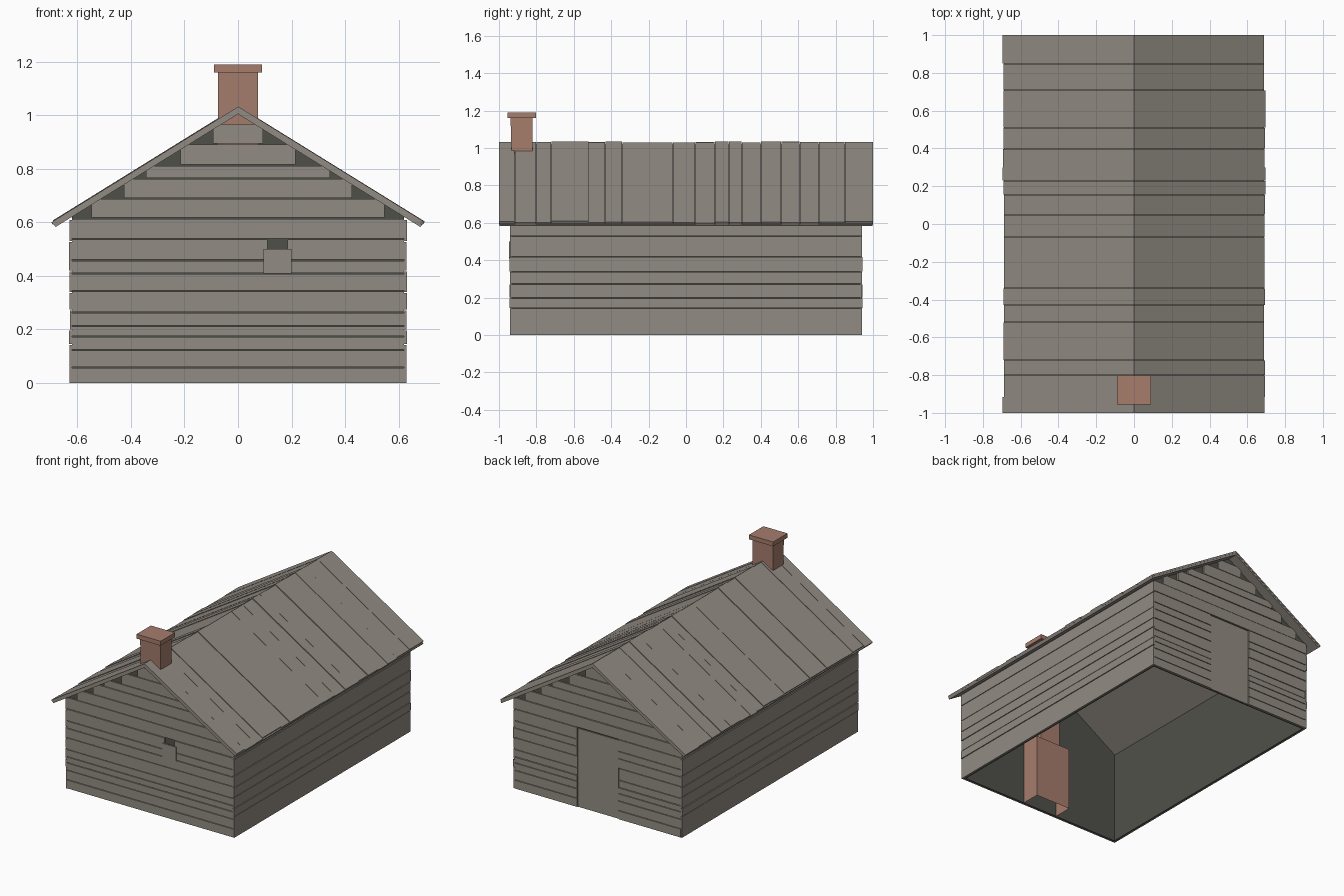
import bpy
import bmesh
import random

random.seed(4)
if "Cube" in bpy.data.objects:
    bpy.data.objects.remove(bpy.data.objects["Cube"], do_unlink=True)


def make_material(name, rgb):
    mat = bpy.data.materials.new(name)
    mat.use_nodes = True
    color = (*rgb, 1)
    mat.diffuse_color = color
    bsdf = mat.node_tree.nodes["Principled BSDF"]
    bsdf.inputs["Base Color"].default_value = color
    bsdf.inputs["Roughness"].default_value = 0.9
    return mat


wood = make_material("weathered_wood", (0.29, 0.26, 0.228))
dark = make_material("dark_interior", (0.08, 0.081, 0.067))
brick = make_material("brick", (0.38, 0.205, 0.152))


def finish(name, bm, mat):
    bmesh.ops.recalc_face_normals(bm, faces=bm.faces)
    mesh = bpy.data.meshes.new(name)
    bm.to_mesh(mesh)
    bm.free()
    mesh.materials.append(mat)
    obj = bpy.data.objects.new(name, mesh)
    bpy.context.collection.objects.link(obj)
    return obj


def prism(bm, profile, y0, y1):
    """Extrude an xz profile from y0 to y1."""
    face = bm.faces.new([bm.verts.new((x, y0, z)) for x, z in profile])
    out = bmesh.ops.extrude_face_region(bm, geom=[face])["geom"]
    verts = [g for g in out if isinstance(g, bmesh.types.BMVert)]
    bmesh.ops.translate(bm, verts=verts, vec=(0, y1 - y0, 0))


def box(bm, x0, x1, y0, y1, z0, z1):
    prism(bm, [(x0, z0), (x1, z0), (x1, z1), (x0, z1)], y0, y1)


SLOPE = 0.619
HALF_X, HALF_Y, BOARD = 0.63, 0.94, 0.01
RIDGE, DECK_TOP, DECK_LOW = 1.03, 1.018, 1.004
GAP = 0.004
inner_x, inner_y = HALF_X - BOARD, HALF_Y - BOARD

# Dark lining behind the boards, open below
bm = bmesh.new()
eave = DECK_LOW - SLOPE * inner_x
for s in (-1, 1):
    gable = [(-inner_x, 0), (inner_x, 0), (inner_x, eave), (0, DECK_LOW), (-inner_x, eave)]
    prism(bm, gable, s * (inner_y - BOARD), s * inner_y)
    box(bm, s * (inner_x - BOARD), s * inner_x, -inner_y, inner_y, 0, eave)
finish("wall_lining", bm, dark)

# End walls: horizontal boards, stepped in the gable, split round openings
end_rows = [0, 0.06, 0.125, 0.175, 0.215, 0.265, 0.345, 0.41, 0.46, 0.54,
            0.617, 0.69, 0.765, 0.815, 0.895, 0.97]


def end_wall(name, side, opening):
    ox0, ox1, oz0, oz1 = opening
    bm = bmesh.new()
    for z0, z1 in zip(end_rows, end_rows[1:]):
        half = min(inner_x, (RIDGE - z1) / SLOPE - 0.003)
        spans = [(-half, half)]
        if oz0 <= z0 and z1 <= oz1:
            spans = [(-half, ox0), (ox1, half)]
        outer = HALF_Y + random.uniform(-0.002, 0.002)
        for x0, x1 in spans:
            box(bm, x0, x1, side * inner_y, side * outer, z0, z1 - GAP)
    finish(name, bm, wood)


end_wall("front_wall_boards", -1, (0.11, 0.185, 0.46, 0.54))
end_wall("back_wall_boards", 1, (-0.155, 0.155, 0, 0.54))

# Sliding shutter covering the lower part of the front window
bm = bmesh.new()
box(bm, 0.095, 0.2, -HALF_Y - 0.007, -HALF_Y + 0.002, 0.408, 0.5)
finish("window_shutter", bm, wood)

# Back door, slightly recessed
bm = bmesh.new()
box(bm, -0.155 + GAP, 0.155 - GAP, inner_y, HALF_Y - 0.004, 0, 0.53)
finish("back_door", bm, wood)

# Long side walls
side_rows = [0, 0.145, 0.2, 0.275, 0.34, 0.42, 0.53, 0.612]
for s, name in ((1, "left_wall_boards"), (-1, "right_wall_boards")):
    bm = bmesh.new()
    for z0, z1 in zip(side_rows, side_rows[1:]):
        outer = HALF_X + random.uniform(-0.002, 0.002)
        end = HALF_Y + random.uniform(0, 0.004)
        box(bm, s * inner_x, s * outer, -end, end, z0, z1 - GAP)
    finish(name, bm, wood)


def roof_strip(bm, s, low, high, reach, y0, y1):
    """One sloping slab between two ridge heights, cut square at the eave."""
    inset = reach - (high - low) * 0.45
    prism(bm, [(0, low), (s * inset, low - SLOPE * inset),
               (s * reach, high - SLOPE * reach), (0, high)], y0, y1)


# Roof deck under the boards
bm = bmesh.new()
for s in (-1, 1):
    roof_strip(bm, s, DECK_LOW, DECK_TOP, 0.688, -0.998, 0.998)
finish("roof_deck", bm, wood)

# Roof boards of uneven width running down each slope
seams = [-1, -0.915, -0.8, -0.72, -0.52, -0.43, -0.34, -0.07, 0.05, 0.155,
         0.23, 0.3, 0.4, 0.51, 0.61, 0.71, 0.85, 1]
for s, name in ((1, "left_roof_boards"), (-1, "right_roof_boards")):
    bm = bmesh.new()
    for y0, y1 in zip(seams, seams[1:]):
        high = RIDGE + random.uniform(-0.001, 0.005)
        reach = 0.692 + random.uniform(-0.005, 0.005)
        roof_strip(bm, s, DECK_TOP, high, reach, y0, y1 - (0.002 if y1 < 1 else 0))
    finish(name, bm, wood)

# Chimney: hearth inside, stack through the roof, cap on top
bm = bmesh.new()
box(bm, -0.132, 0.132, -inner_y, -0.793, 0, 0.43)
bottom = [f for f in bm.faces if all(v.co.z < 0.01 for v in f.verts)]
bmesh.ops.delete(bm, geom=bottom, context="FACES")
finish("hearth", bm, brick)
bm = bmesh.new()
box(bm, -0.075, 0.075, -inner_y - 0.008, -0.82, 0.43, 1.16)
# The stack sits just behind the front boards
for v in bm.verts:
    if v.co.z < 0.5 and v.co.y < -0.9:
        v.co.y = -0.92
finish("chimney_stack", bm, brick)
bm = bmesh.new()
box(bm, -0.09, 0.09, -0.955, -0.802, 1.16, 1.19)
finish("chimney_cap", bm, brick)
